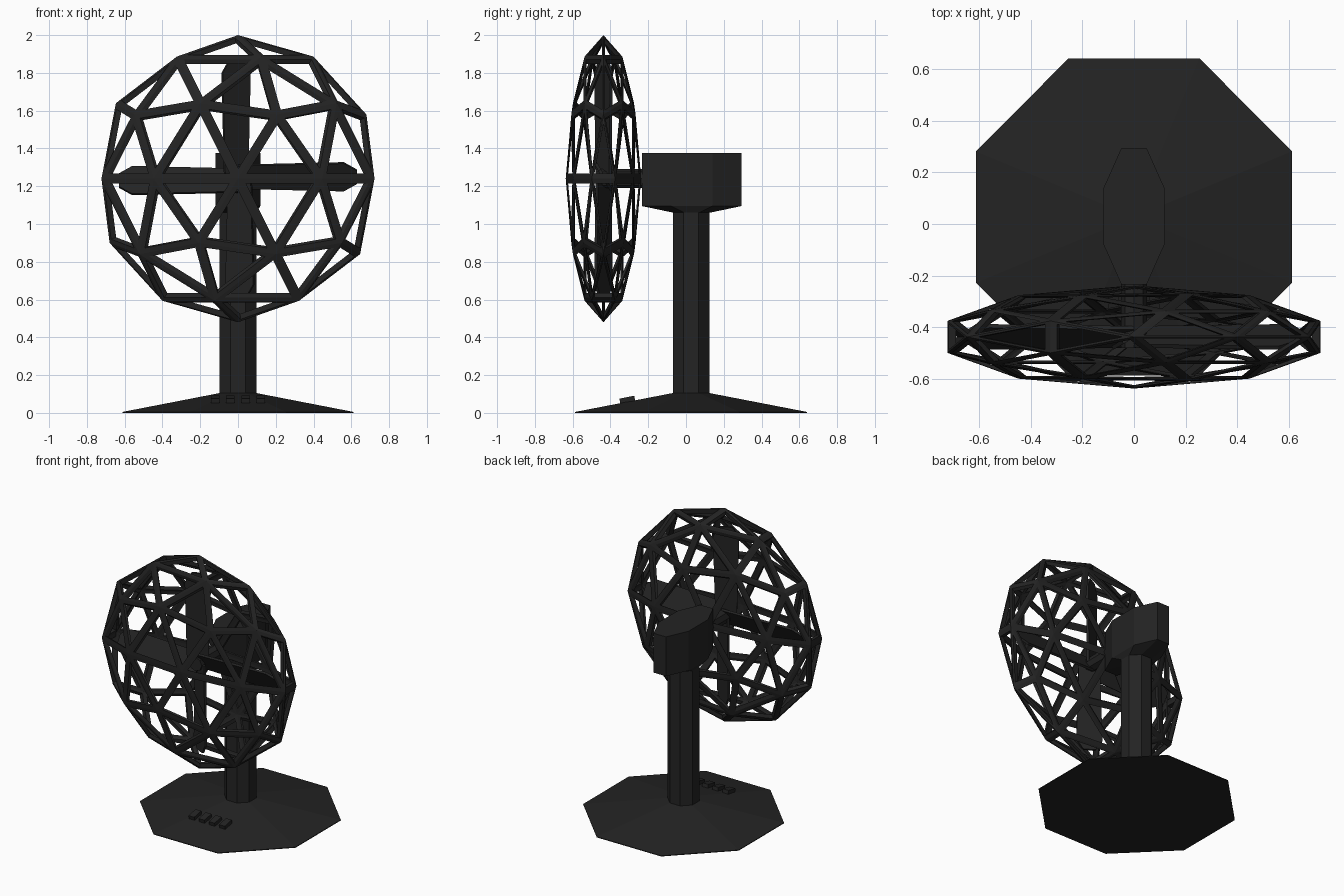
import bpy, bmesh
from math import pi, cos, sin, radians
from mathutils import Matrix, Vector

cube = bpy.data.objects.get("Cube")
if cube:
    bpy.data.objects.remove(cube)

black = bpy.data.materials.new("matte black")
black.use_nodes = True
colour = (0.017, 0.017, 0.017, 1)
black.diffuse_color = colour
shader = black.node_tree.nodes["Principled BSDF"]
shader.inputs["Base Color"].default_value = colour
shader.inputs["Roughness"].default_value = 0.8


def finish(bm, name):
    bmesh.ops.recalc_face_normals(bm, faces=bm.faces)
    mesh = bpy.data.meshes.new(name)
    bm.to_mesh(mesh)
    bm.free()
    mesh.materials.append(black)
    obj = bpy.data.objects.new(name, mesh)
    bpy.context.collection.objects.link(obj)
    return obj


def octagon_loft(name, rings, y):
    """Stack octagons; each ring is (half width x, half width y, z)."""
    bm = bmesh.new()
    k = 1 / cos(pi / 8)
    loops = []
    for rx, ry, z in rings:
        angles = [pi / 8 + i * pi / 4 for i in range(8)]
        loops.append([bm.verts.new((rx * k * cos(a), y + ry * k * sin(a), z)) for a in angles])
    for low, high in zip(loops, loops[1:]):
        for i in range(8):
            j = (i + 1) % 8
            bm.faces.new((low[i], low[j], high[j], high[i]))
    bm.faces.new(loops[0][::-1])
    bm.faces.new(loops[-1])
    return finish(bm, name)


AXIS_Y = 0.027
HUB = Vector((0, -0.437, 1.24))

# Base, stand and motor housing
octagon_loft("base", [(0.612, 0.614, 0), (0.612, 0.614, 0.005), (0.097, 0.097, 0.105)], AXIS_Y)
octagon_loft("stand", [(0.097, 0.097, 0.09), (0.097, 0.097, 1.09)], AXIS_Y)
octagon_loft("motor_housing", [(0.097, 0.097, 1.06), (0.118, 0.264, 1.095),
                               (0.118, 0.264, 1.375)], AXIS_Y + 0.003)

# Cage: lattice of flat struts on a squashed sphere
bm = bmesh.new()
bmesh.ops.create_icosphere(bm, subdivisions=2, radius=0.76)
inner = list(bm.faces)
bmesh.ops.inset_individual(bm, faces=inner, thickness=0.027, use_even_offset=True)
bmesh.ops.delete(bm, geom=inner, context="FACES")
cage = finish(bm, "cage")
cage.location = HUB
cage.scale = (1, 0.263, 1)
wall = cage.modifiers.new("wall", "SOLIDIFY")
wall.thickness = 0.03
wall.offset = -1

# Four pitched blades with chamfered tips
outline = [(-0.07, 0), (0.07, 0), (0.085, 0.56), (0.04, 0.63), (-0.04, 0.63), (-0.085, 0.56)]
for n in range(4):
    bm = bmesh.new()
    face = bm.faces.new([bm.verts.new((x, -0.008, z)) for x, z in outline])
    out = bmesh.ops.extrude_face_region(bm, geom=[face])
    bmesh.ops.translate(bm, vec=(0, 0.016, 0),
                        verts=[v for v in out["geom"] if isinstance(v, bmesh.types.BMVert)])
    bm.transform(Matrix.Translation(HUB) @ Matrix.Rotation(n * pi / 2, 4, "Y")
                 @ Matrix.Translation((-0.01, 0, 0)) @ Matrix.Rotation(radians(30), 4, "Z"))
    finish(bm, f"blade_{n + 1}")

# Shaft from the motor to the blades
bm = bmesh.new()
bmesh.ops.create_cone(bm, cap_ends=True, segments=8, radius1=0.05, radius2=0.05, depth=0.28,
                      matrix=Matrix.Translation((0, -0.34, 1.24)) @ Matrix.Rotation(pi / 2, 4, "X"))
finish(bm, "shaft")

# Row of speed buttons on the front slope of the base
for n in range(4):
    bm = bmesh.new()
    bmesh.ops.create_cube(bm, size=1, matrix=Matrix.Translation(((n - 1.5) * 0.08, -0.31, 0.066))
                          @ Matrix.Rotation(radians(11), 4, "X")
                          @ Matrix.Diagonal((0.045, 0.08, 0.035, 1)))
    finish(bm, f"button_{n + 1}")
